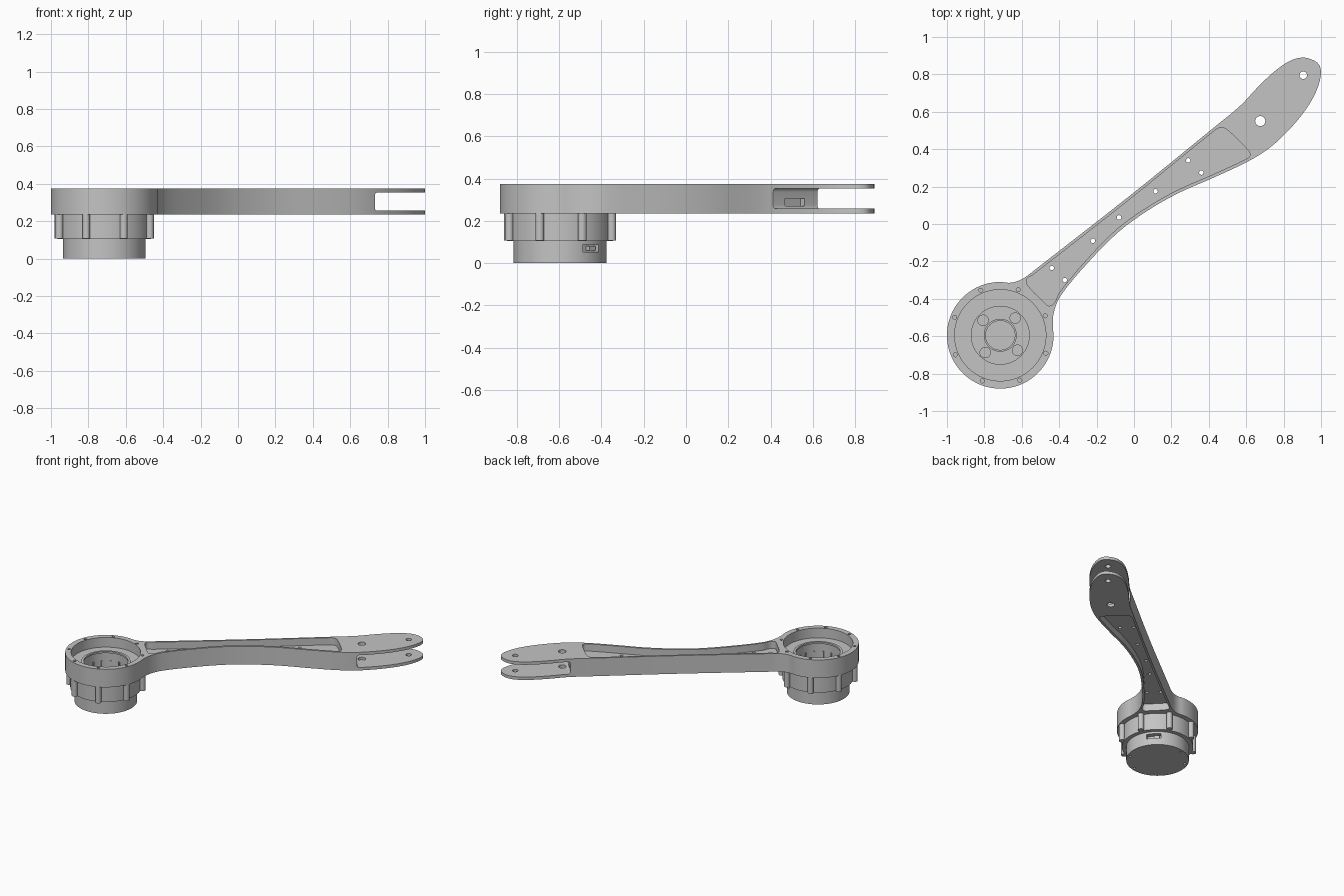
import bpy, bmesh, math
from mathutils import Vector, Matrix

if "Cube" in bpy.data.objects:
    bpy.data.objects.remove(bpy.data.objects["Cube"], do_unlink=True)

grey = bpy.data.materials.new("machined grey")
grey.use_nodes = True
COLOR = (0.55, 0.55, 0.55, 1)
grey.diffuse_color = COLOR
grey.node_tree.nodes["Principled BSDF"].inputs["Base Color"].default_value = COLOR

HUB = Vector((-0.715, -0.595))
ARM_ANGLE = math.radians(40)
LOW, TOP = 0.235, 0.375
MID = (LOW + TOP) / 2


def make(name, bm):
    bmesh.ops.recalc_face_normals(bm, faces=bm.faces)
    mesh = bpy.data.meshes.new(name)
    bm.to_mesh(mesh)
    bm.free()
    mesh.materials.append(grey)
    ob = bpy.data.objects.new(name, mesh)
    bpy.context.collection.objects.link(ob)
    return ob


def prism(name, outline, z0, z1):
    """Closed solid between two heights."""
    bm = bmesh.new()
    low, high = ([bm.verts.new((p[0], p[1], z)) for p in outline] for z in (z0, z1))
    bm.faces.new(low[::-1])
    bm.faces.new(high)
    for i in range(len(low)):
        bm.faces.new((low[i - 1], low[i], high[i], high[i - 1]))
    return make(name, bm)


def polar(angle, r, centre=HUB):
    return Vector(centre) + Vector((math.cos(angle), math.sin(angle))) * r


def cylinder(name, centre, r, z0, z1, n=24):
    return prism(name, [polar(math.tau * i / n, r, centre) for i in range(n)], z0, z1)


def box(name, centre, size, z, angle, bevel=0):
    bm = bmesh.new()
    bmesh.ops.create_cube(bm, size=1)
    bmesh.ops.scale(bm, verts=bm.verts, vec=size)
    if bevel:
        bmesh.ops.bevel(bm, geom=bm.edges[:], offset=bevel, segments=4,
                        profile=0.5, affect='EDGES')
    bm.transform(Matrix.Translation((centre[0], centre[1], z)) @ Matrix.Rotation(angle, 4, 'Z'))
    return make(name, bm)


def spline(points, steps=4):
    """Closed smooth curve; tangents scale with each span so it never loops."""
    result, n = [], len(points)
    for i in range(n):
        a, b, c, d = (Vector(points[(i + k) % n]) for k in (-1, 0, 1, 2))
        span = (c - b).length
        start, end = (c - a).normalized() * span, (d - b).normalized() * span
        for s in range(steps):
            t = s / steps
            blend = t * t * (3 - 2 * t)
            result.append(b.lerp(c, blend) + start * t * (1 - t) ** 2 - end * t * t * (1 - t))
    return result


def cut(ob, cutters):
    for c in cutters:
        c.hide_render = True
        mod = ob.modifiers.new("cut", 'BOOLEAN')
        mod.operation, mod.solver, mod.object = 'DIFFERENCE', 'MANIFOLD', c
    deps = bpy.context.evaluated_depsgraph_get()
    mesh = bpy.data.meshes.new_from_object(ob.evaluated_get(deps))
    ob.modifiers.clear()
    ob.data = mesh
    for c in cutters:
        bpy.data.objects.remove(c, do_unlink=True)


# Arm: hub arc, lower edge, rounded tip, upper edge
arc = [polar(math.radians(a), 0.285) for a in range(80, 371, 10)]
edge = [(-0.428, -0.47), (-0.39, -0.38), (-0.24, -0.2), (-0.08, -0.04), (0.083, 0.078),
        (0.243, 0.168), (0.43, 0.25), (0.62, 0.34), (0.735, 0.415), (0.83, 0.505),
        (0.91, 0.6), (0.97, 0.7), (0.998, 0.79), (0.993, 0.845), (0.96, 0.875), (0.9, 0.89),
        (0.83, 0.87), (0.75, 0.815), (0.66, 0.73), (0.57, 0.634), (0.43, 0.518),
        (-0.02, 0.153), (-0.53, -0.245), (-0.575, -0.28), (-0.62, -0.304)]
arm = prism("arm", spline(arc + edge), LOW, TOP)

# Pockets above and below a thin web
pocket = spline([(-0.455, -0.438), (-0.425, -0.42), (-0.4, -0.367), (-0.25, -0.187),
                 (-0.092, -0.027), (0.072, 0.091), (0.233, 0.182), (0.42, 0.264),
                 (0.6, 0.348), (0.62, 0.365), (0.612, 0.392), (0.5, 0.502), (0.465, 0.515),
                 (0.43, 0.498), (-0.01, 0.142), (-0.54, -0.272), (-0.572, -0.292),
                 (-0.572, -0.322), (-0.485, -0.415)])
cutters = [prism("pocket_cutter", pocket, MID + 0.015, TOP + 0.1),
           prism("pocket_cutter", pocket, LOW - 0.1, MID - 0.015)]

# Fork slot and the cable opening in its end wall
wall = Vector((0.645, 0.515))
cutters += [box("slot_cutter", polar(ARM_ANGLE, 0.35, wall), (0.7, 0.8, 0.095),
                MID, ARM_ANGLE, 0.015),
            box("cable_cutter", wall, (0.06, 0.12, 0.035), 0.288, ARM_ANGLE)]

# Pivot holes and web holes
holes = [(0.675, 0.55, 0.027), (0.905, 0.795, 0.02)]
holes += [(x, y, 0.012) for x, y in ((-0.44, -0.235), (-0.37, -0.3), (-0.22, -0.09),
                                     (-0.08, 0.035), (0.115, 0.175), (0.29, 0.34), (0.36, 0.275))]
cutters += [cylinder("hole_cutter", (x, y), r, 0, 1) for x, y, r in holes]

# Hub recess, bore and rim screw holes
screws = [polar(math.radians(23.5 + 45 * i), 0.262) for i in range(8)]
cutters += [cylinder("recess_cutter", HUB, 0.244, 0.3, 1, 64),
            cylinder("bore_cutter", HUB, 0.165, 0, 1, 64)]
cutters += [cylinder("screw_cutter", s, 0.011, 0.33, 1, 12) for s in screws]
cut(arm, cutters)

# Raised lip round the bore
lip = cylinder("bore_lip", HUB, 0.172, 0.295, 0.308, 64)
cut(lip, [cylinder("lip_cutter", HUB, 0.155, 0, 1, 64)])

# Motor housing with a screw lug under each rim hole
housing = cylinder("motor_housing", HUB, 0.25, 0.105, LOW, 64)
cut(housing, [cylinder("cavity_cutter", HUB, 0.165, 0.125, 1, 64),
              cylinder("shaft_cutter", HUB, 0.08, 0, 1, 48)]
    + [cylinder("vent_cutter", polar(ARM_ANGLE + math.tau * (i + 0.1) / 4, 0.122),
                0.028, 0.115, 1) for i in range(4)])
parts = [arm, lip, housing]
for s in screws:
    parts.append(cylinder("screw_lug", s, 0.021, 0.107, LOW))

# Ribs on the cavity wall
for i in range(16):
    a = math.tau * i / 16
    parts.append(box("cavity_rib", polar(a, 0.162), (0.012, 0.01, 0.11), 0.18, a))

# Ring round the shaft opening
collar = cylinder("shaft_collar", HUB, 0.088, 0.12, 0.135, 48)
cut(collar, [cylinder("collar_cutter", HUB, 0.078, 0, 1, 48)])

# Bottom cap with two connector ports and screw holes
cap = cylinder("bottom_cap", HUB, 0.22, 0, 0.105, 64)
ports = [ARM_ANGLE + 0.05, ARM_ANGLE + 0.05 + math.pi]
cut(cap, [box("port_cutter", polar(a, 0.22), (0.08, 0.1, 0.036), 0.07, a) for a in ports]
    + [cylinder("cap_screw_cutter", polar(ARM_ANGLE + math.radians(d), 0.198), 0.01, -1, 0.02, 12)
       for d in (65, 115, 245, 295)])
for a in ports:
    parts.append(box("port_plug", polar(a + 0.1, 0.19), (0.03, 0.04, 0.02), 0.07, a))
parts += [collar, cap]

# Smooth curved walls, keep machined edges sharp
bpy.ops.object.select_all(action='DESELECT')
for ob in parts:
    ob.select_set(True)
bpy.context.view_layer.objects.active = arm
bpy.ops.object.shade_smooth_by_angle(angle=math.radians(30))
